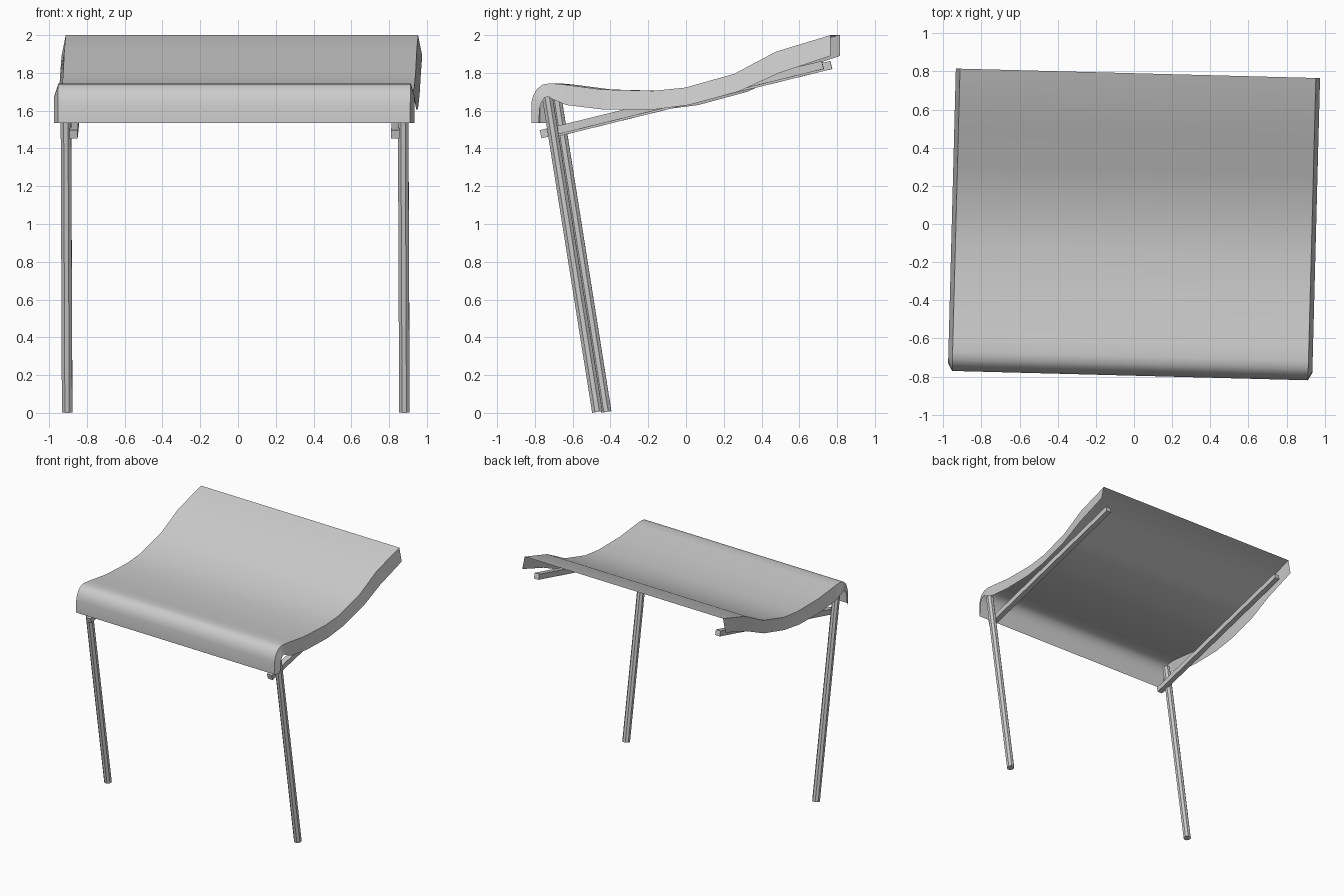
import bpy, bmesh, math
from mathutils import Matrix, Vector

if "Cube" in bpy.data.objects:
    bpy.data.objects.remove(bpy.data.objects["Cube"])

TURN = Matrix.Rotation(math.radians(-1.5), 4, 'Z')

def make(name, bm, smooth=False):
    bmesh.ops.transform(bm, matrix=TURN, verts=bm.verts)
    me = bpy.data.meshes.new(name)
    bm.to_mesh(me)
    bm.free()
    ob = bpy.data.objects.new(name, me)
    bpy.context.collection.objects.link(ob)
    if smooth:
        bpy.ops.object.select_all(action='DESELECT')
        ob.select_set(True)
        bpy.context.view_layer.objects.active = ob
        bpy.ops.object.shade_smooth_by_angle(angle=math.radians(40))
    return ob

# Curved panel: side profile (y, z) of the sheet, and lower edge (y, z) of its side skirts
sheet = [(-.795, 1.535), (-.795, 1.64), (-.785, 1.68), (-.765, 1.715), (-.735, 1.738),
         (-.695, 1.745), (-.62, 1.738), (-.42, 1.712), (-.15, 1.705), (.02, 1.722),
         (.28, 1.795), (.5, 1.912), (.79, 2.0)]
skirt = [(-.755, 1.535), (-.75, 1.61), (-.74, 1.645), (-.725, 1.668), (-.705, 1.675),
         (-.68, 1.66), (-.61, 1.63), (-.42, 1.607), (-.15, 1.605), (.04, 1.63),
         (.3, 1.70), (.52, 1.80), (.79, 1.89)]
bm = bmesh.new()
rows = []
for (y, z), (sy, sz) in zip(sheet, skirt):
    pts = [(-.955, sy, sz), (-.933, y, z), (.933, y, z), (.955, sy, sz)]
    rows.append([bm.verts.new(p) for p in pts])
for a, b in zip(rows, rows[1:]):
    for i in range(3):
        bm.faces.new((a[i], a[i + 1], b[i + 1], b[i]))
make("curved_panel", bm, smooth=True)

def bar(name, p, q, radius, sides, spin=0):
    """Straight prism between two points."""
    p, q = Vector(p), Vector(q)
    d = q - p
    bm = bmesh.new()
    bmesh.ops.create_cone(bm, cap_ends=True, segments=sides, radius1=radius,
                          radius2=radius, depth=d.length)
    # keep the local x axis level so square bars sit flat
    w = d.normalized()
    u = Vector((1, 0, 0))
    v = w.cross(u)
    rot = Matrix((u, v, w)).transposed().to_4x4()
    m = Matrix.Translation((p + q) / 2) @ rot @ Matrix.Rotation(spin, 4, 'Z')
    bmesh.ops.transform(bm, matrix=m, verts=bm.verts)
    return make(name, bm)

# Legs and support rails on both sides
for side, s in (("left", -1), ("right", 1)):
    bar(side + "_leg", (s * .893, -.446, .005), (s * .893, -.712, 1.68), .03, 8, math.pi / 8)
    bar(side + "_rail", (s * .852, -.747, 1.475), (s * .852, .747, 1.842),
        .022 * math.sqrt(2), 4, math.pi / 4)
